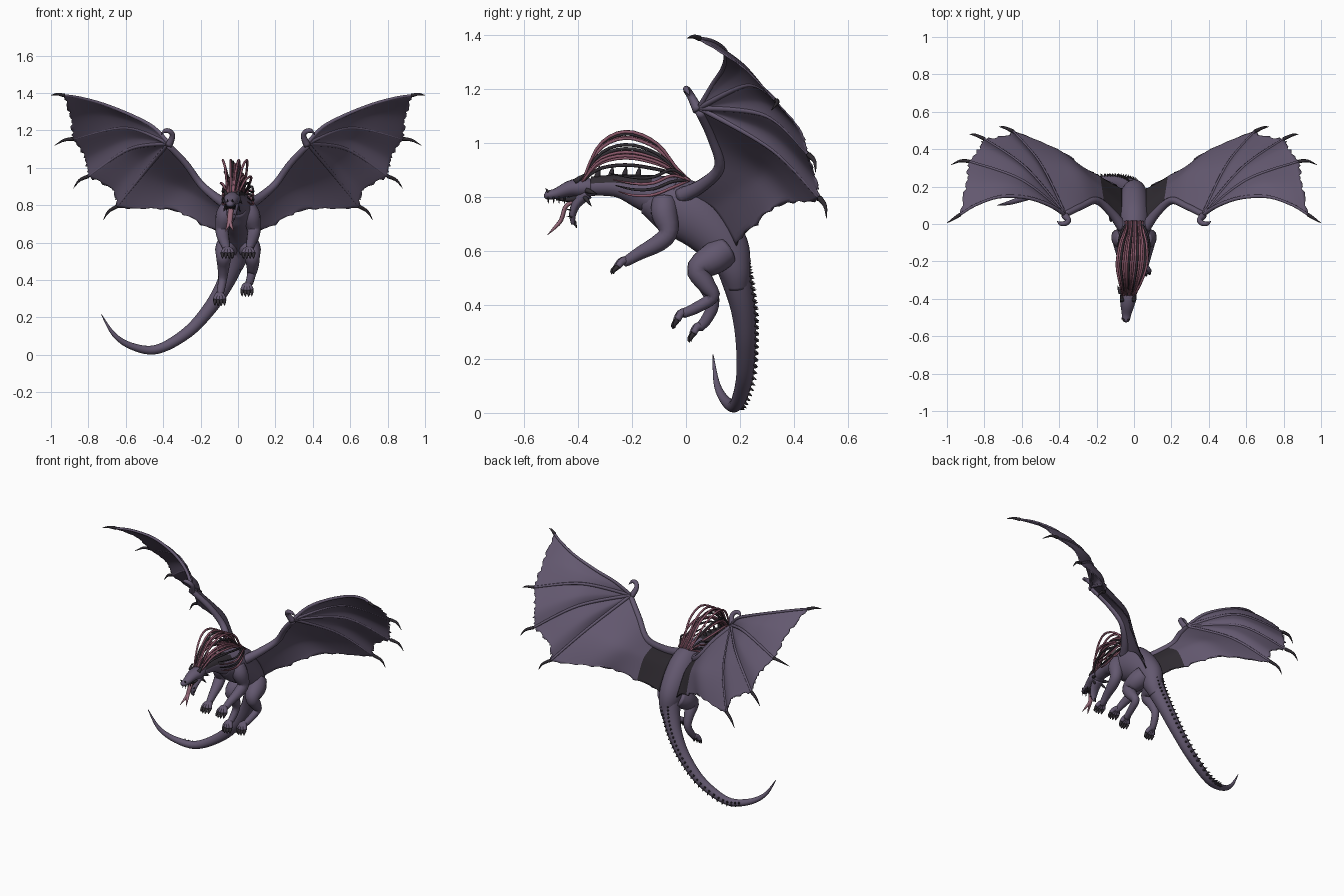
import bpy, bmesh, math, random
from mathutils import Vector as V

if "Cube" in bpy.data.objects:
    bpy.data.objects.remove(bpy.data.objects["Cube"])

random.seed(4)

def mat(name, c):
    m = bpy.data.materials.new(name)
    m.diffuse_color = (*c, 1)
    m.use_nodes = True
    m.node_tree.nodes["Principled BSDF"].inputs["Base Color"].default_value = m.diffuse_color
    return m

SKIN = mat("purple_grey_skin", (.125, .098, .16))
DARK = mat("dark_horn", (.03, .025, .032))
PINK = mat("pink_strand", (.25, .095, .14))
TONGUE = mat("tongue_pink", (.30, .14, .19))

def spline(pts, n):
    """Catmull-Rom through points of any dimension, n+1 samples."""
    p = [pts[0]] + list(pts) + [pts[-1]]
    out, segs = [], len(pts) - 1
    for k in range(n + 1):
        s = k / n * segs
        i = min(int(s), segs - 1)
        t = s - i
        out.append([.5 * (2 * b + (c - a) * t + (2 * a - 5 * b + 4 * c - d) * t * t
                    + (3 * b - a - 3 * c + d) * t ** 3)
                    for a, b, c, d in zip(p[i], p[i + 1], p[i + 2], p[i + 3])])
    return out

def finish(name, bm, mats):
    me = bpy.data.meshes.new(name)
    bm.to_mesh(me)
    bm.free()
    for m in mats:
        me.materials.append(m)
    for f in me.polygons:
        f.use_smooth = True
    ob = bpy.data.objects.new(name, me)
    bpy.context.collection.objects.link(ob)
    return ob

def tubes(name, paths, m, steps=16, sides=12, mirror=False, rule=None):
    """Round tapered limbs; path points are (x, y, z, rx[, ry])."""
    bm = bmesh.new()
    for path in paths:
        s = spline([tuple(p) if len(p) == 5 else (*p, p[3]) for p in path], steps)
        c = [V(q[:3]) for q in s]
        side, last = V((1, 0, 0)), None
        for i, q in enumerate(s):
            t = (c[min(i + 1, steps)] - c[max(i - 1, 0)]).normalized()
            if i == 0 and abs(t.x) > .9:
                side = V((0, 1, 0))
            side = (side - t * side.dot(t)).normalized()
            up = t.cross(side)
            rx, ry = max(q[3], .0008), max(q[4], .0008)
            ring = [bm.verts.new(c[i] + side * rx * math.cos(a) + up * ry * math.sin(a))
                    for a in (2 * math.pi * k / sides for k in range(sides))]
            if last:
                for k in range(sides):
                    bm.faces.new((last[k], last[k - 1], ring[k - 1], ring[k]))
            else:
                bm.faces.new(ring)
            last = ring
        bm.faces.new(last[::-1])
    bmesh.ops.recalc_face_normals(bm, faces=bm.faces)
    if rule:
        for f in bm.faces:
            f.material_index = int(rule(f.calc_center_median()))
    ob = finish(name, bm, [m, DARK])
    if mirror:
        ob.modifiers.new("mirror", 'MIRROR')
    return ob

def spike(base, tip, r, bend=(0, 0, 0)):
    b, t = V(base), V(tip)
    mid = (b + t) / 2 + V(bend)
    return [(*b, r), (*mid, r * .7), (*t, .001)]

# Torso, neck and tail
tubes("torso", [[(0, -.16, .79, .045, .05), (0, -.09, .78, .08, .095), (0, 0, .75, .088, .112),
                 (0, .08, .69, .085, .102), (0, .15, .61, .073, .085), (0, .18, .53, .055, .06),
                 (-.02, .19, .47, .045, .045)]], SKIN, 28, 24)
tubes("neck", [[(0, -.05, .79, .08, .085), (-.005, -.15, .815, .062, .068), (-.012, -.25, .84, .042, .043),
                (-.022, -.35, .84, .034, .035)]], SKIN, 24, 24,
      rule=lambda c: c.z > .85 and -.36 < c.y < -.13)
TAIL = [(0, .155, .6, .066), (-.02, .185, .5, .056), (-.07, .212, .38, .045), (-.15, .222, .25, .037),
        (-.27, .215, .12, .031), (-.43, .185, .03, .025), (-.56, .148, .043, .019),
        (-.66, .115, .105, .012), (-.73, .1, .215, .002)]
tubes("tail", [TAIL], SKIN, 48, 16)

# Paired spines down the tail
ts = spline(TAIL, 90)
spines = []
for i in range(7, 64, 2):
    p, T = V(ts[i][:3]), (V(ts[i + 1][:3]) - V(ts[i - 1][:3])).normalized()
    D = V((0, 1, 0))
    D = (D - T * T.y).normalized()
    S, r = T.cross(D), ts[i][3]
    for a in (-.35, .35):
        d = D * math.cos(a) + S * math.sin(a)
        spines.append(spike(p + d * r * .9, p + d * (r + .014) + T * .006, .007))
tubes("tail_spines", spines, DARK, 3, 6)
tubes("neck_spines", [spike((-.015, y, .87), (-.015, y + .01, .915), .012)
                      for y in (-.33, -.28, -.23, -.18)], DARK, 4, 8)

# Head, jaw, tongue
tubes("skull", [[(-.022, -.33, .835, .03, .03), (-.03, -.385, .835, .045, .036), (-.035, -.43, .83, .038, .03),
                 (-.04, -.48, .812, .026, .02), (-.043, -.515, .806, .019, .016), (-.044, -.525, .806, .006, .006)]],
      SKIN, 20, 16)
tubes("lower_jaw", [[(-.028, -.37, .815, .036, .028), (-.033, -.405, .775, .03, .018),
                     (-.037, -.42, .735, .022, .013), (-.04, -.418, .698, .008, .007)]], SKIN, 12, 12)
tubes("mouth_lining", [[(-.03, -.39, .80, .025, .02), (-.037, -.43, .79, .02, .01), (-.04, -.48, .793, .012, .006)]],
      DARK, 8, 8)
root = [(-.035, -.41, .785, .015, .008), (-.04, -.445, .765, .015, .008), (-.045, -.462, .715, .014, .008)]
tubes("tongue", [root + [(-.045 + s * .01, -.485, .687, .008, .006), (-.045 + s * .022, -.512, .66, .001, .001)]
                 for s in (-1, 1)], TONGUE, 14, 8)
horns = []
for s in (-1, 1):
    x = -.033 + s * .03
    horns += [spike((x, -.41, .855), (x + s * .008, -.375, .885), .012),
              spike((x + s * .01, -.37, .825), (x + s * .025, -.33, .81), .01),
              spike((x, -.375, .80), (x + s * .015, -.35, .765), .009),
              spike((-.043 + s * .012, -.505, .81), (-.043 + s * .014, -.52, .832), .007)]
    for k in range(4):
        y = -.45 - k * .02
        horns.append(spike((-.04 + s * (.026 - k * .004), y, .80), (-.04 + s * (.024 - k * .004), y, .775), .004))
    horns += [spike((-.037 + s * .016, -.42, z), (-.037 + s * .017, -.442, z + .004), .004) for z in (.75, .725)]
horns.append(spike((-.04, -.415, .71), (-.04, -.405, .685), .008))
tubes("horns_and_teeth", horns, DARK, 4, 8)

# Mane: high arching strands above the neck, short ones hanging over the shoulders
strands = {0: [], 1: []}
for i in range(16):
    sx = -1 + 2 * i / 15
    h = random.uniform(.08, .185) if abs(sx) < .8 else random.uniform(.05, .1)
    if i % 4 == 1:
        h = .185
    strands[i % 4 == 2].append([
        (-.03 + .03 * sx, -.385, .855, .005), (-.02 + .055 * sx, -.32, .86 + h * .72, .0065),
        (-.012 + .08 * sx, -.22, .857 + h, .0065), (-.005 + .072 * sx, -.11, .855 + h * .78, .0065),
        (.05 * sx, -.035, .87 + h * .2, .006), (.045 * sx, .015, .86, .005)])
for s in (-1, 1):
    for k in range(4):
        z = .80 + .022 * k
        strands[k % 2].append([(s * .035, .01, .86, .005), (s * .07, -.05, z + .035, .006),
                               (s * .082, -.12, z + .008, .006), (s * .07, -.19, z + .005, .005),
                               (s * .05, -.25 - .01 * k, z + .02, .002)])
tubes("mane_pink", strands[0], PINK, 18, 6)
tubes("mane_dark", strands[1], DARK, 18, 6)

# Legs with toes and claws
def leg(name, path, foot, direction, spread):
    tubes(name, [path], SKIN, 22, 14)
    f, d = V(foot), V(direction).normalized()
    s = V((1, 0, 0))
    up = s.cross(d) * -1
    up = up if up.z > 0 else -up
    toes, claws = [], []
    for k in (-1.5, -.5, .5, 1.5):
        e = f + d * (.05 - .007 * abs(k)) + s * k * spread - up * .012
        toes.append([(*f, .019), (*((f + e) / 2 + up * .01), .015), (*e, .012)])
        claws.append(spike(e, e + d * .022 - up * .024, .010, d * .008))
    tubes(name + "_toes", toes, SKIN, 6, 8)
    tubes(name + "_claws", claws, DARK, 5, 8)

for n, s in (("right", 1), ("left", -1)):
    leg("front_leg_" + n, [(s * .05, -.08, .79, .045), (s * .07, -.08, .74, .05), (s * .085, -.065, .67, .036),
                           (s * .08, -.10, .63, .033), (s * .068, -.17, .592, .025), (s * .06, -.215, .565, .02),
                           (s * .056, -.23, .558, .017)],
        (s * .056, -.215, .562), (0, -.95, -.2), .018)
    o = 0 if s > 0 else 1
    leg("hind_leg_" + n, [(s * .04, .145, .60, .058), (s * .062, .10, .57, .06), (s * .075, .045, .53, .044),
                          (s * .078, .075, .475, .033), (s * (.072 + o * .01), .10, .43 - o * .025, .024),
                          (s * (.062 + o * .03), .04 + o * .035, .39 - o * .045, .021),
                          (s * (.052 + o * .045), -.01 + o * .06, .368 - o * .05, .018)],
        (s * (.048 + o * .05), 0 + o * .06, .372 - o * .05), (0, -.85, -.4), .017)

# Wing skeleton: arm, four fingers, claws
W = (.37, .05, 1.13)
ARM = [W, (.28, .095, 1.035), (.2, .125, .925), (.12, .06, .855), (.06, -.02, .815)]
FINGERS = [[W, (.45, .10, 1.215), (.57, .14, 1.28), (.72, .145, 1.34), (.85, .10, 1.375), (.93, .05, 1.387)],
           [W, (.6, .235, 1.215), (.88, .335, 1.155)],
           [W, (.58, .30, 1.10), (.80, .455, .955)],
           [W, (.50, .32, .975), (.645, .495, .795)]]
TIPS = [(1.0, .005, 1.388), (.98, .315, 1.12), (.88, .48, .89), (.72, .52, .72)]
BEND = [(0, 0, .006), (0, .012, .01), (.008, .008, .01), (.01, .008, .008)]
arm_r = (.017, .018, .02, .024, .03)
tubes("wing_arm", [[(*p[:2], p[2] - .012, r) for p, r in zip(ARM, arm_r)]], SKIN, 20, 12, True)
tubes("wing_fingers", [[(*p, .011 - .004 * k / (len(f) - 1)) for k, p in enumerate(f)] for f in FINGERS],
      SKIN, 20, 8, True)
tubes("wing_claws", [spike(f[-1], t, .0105, b) for f, t, b in zip(FINGERS, TIPS, BEND)], DARK, 8, 8, True)
tubes("wing_thumb", [[(.37, .045, 1.12, .02), (.35, .02, 1.17, .015), (.365, .004, 1.195, .014),
                      (.392, .002, 1.197, .011), (.412, .015, 1.175, .001)]], SKIN, 14, 8, True)

# Wing membrane: one blended patch between each pair of fingers, last one runs to the body
BODY_LINE = [(.06, -.02, .815), (.06, .10, .76), (.06, .19, .62)]
EDGES = [[(.90, .215, 1.28)], [(.82, .425, 1.05)], [(.67, .48, .88)],
         [(.54, .46, .78), (.39, .39, .78), (.28, .31, .745), (.17, .25, .685)]]
bm = bmesh.new()
N, M = 20, 24
for k in range(4):
    last = k == 3
    nxt = BODY_LINE if last else FINGERS[k + 1]
    vec = lambda pts, n: [V(p) for p in spline(pts, n)]
    a0, a1 = vec(FINGERS[k], N), vec(nxt, N)
    b0 = vec(ARM, M) if last else [V(W)] * (M + 1)
    b1 = vec([FINGERS[k][-1]] + EDGES[k] + [nxt[-1]], M)
    grid = []
    for i in range(N + 1):
        u, row = i / N, []
        for j in range(M + 1):
            v = j / M
            p = (a0[i] * (1 - v) + a1[i] * v + b0[j] * (1 - u) + b1[j] * u
                 - (a0[0] * (1 - u) + a0[N] * u) * (1 - v) - (a1[0] * (1 - u) + a1[N] * u) * v)
            if i == N and 0 < j < M:  # ragged rim
                p += (p - grid[-1][j].co).normalized() * random.uniform(-.012, .008)
            row.append(bm.verts.new(p))
        grid.append(row)
    for i in range(N):
        for j in range(M):
            bm.faces.new((grid[i][j], grid[i + 1][j], grid[i + 1][j + 1], grid[i][j + 1]))
bmesh.ops.remove_doubles(bm, verts=bm.verts, dist=.0004)
bmesh.ops.bisect_plane(bm, geom=bm.verts[:] + bm.edges[:] + bm.faces[:], dist=.0001,
                       plane_co=(.165, .15, 0), plane_no=(1, -.15, 0))
bm.normal_update()
if sum(f.normal.y * f.calc_area() for f in bm.faces) < 0:
    bmesh.ops.reverse_faces(bm, faces=bm.faces)
for f in bm.faces:  # dark hollow beside the spine, on the upper side only
    c = f.calc_center_median()
    f.material_index = 0 if c.x - .165 < .15 * (c.y - .15) else 1
wing = finish("wing_membrane", bm, [DARK, SKIN, SKIN])
sol = wing.modifiers.new("thickness", 'SOLIDIFY')
sol.thickness, sol.material_offset = .006, 1
wing.modifiers.new("mirror", 'MIRROR')
